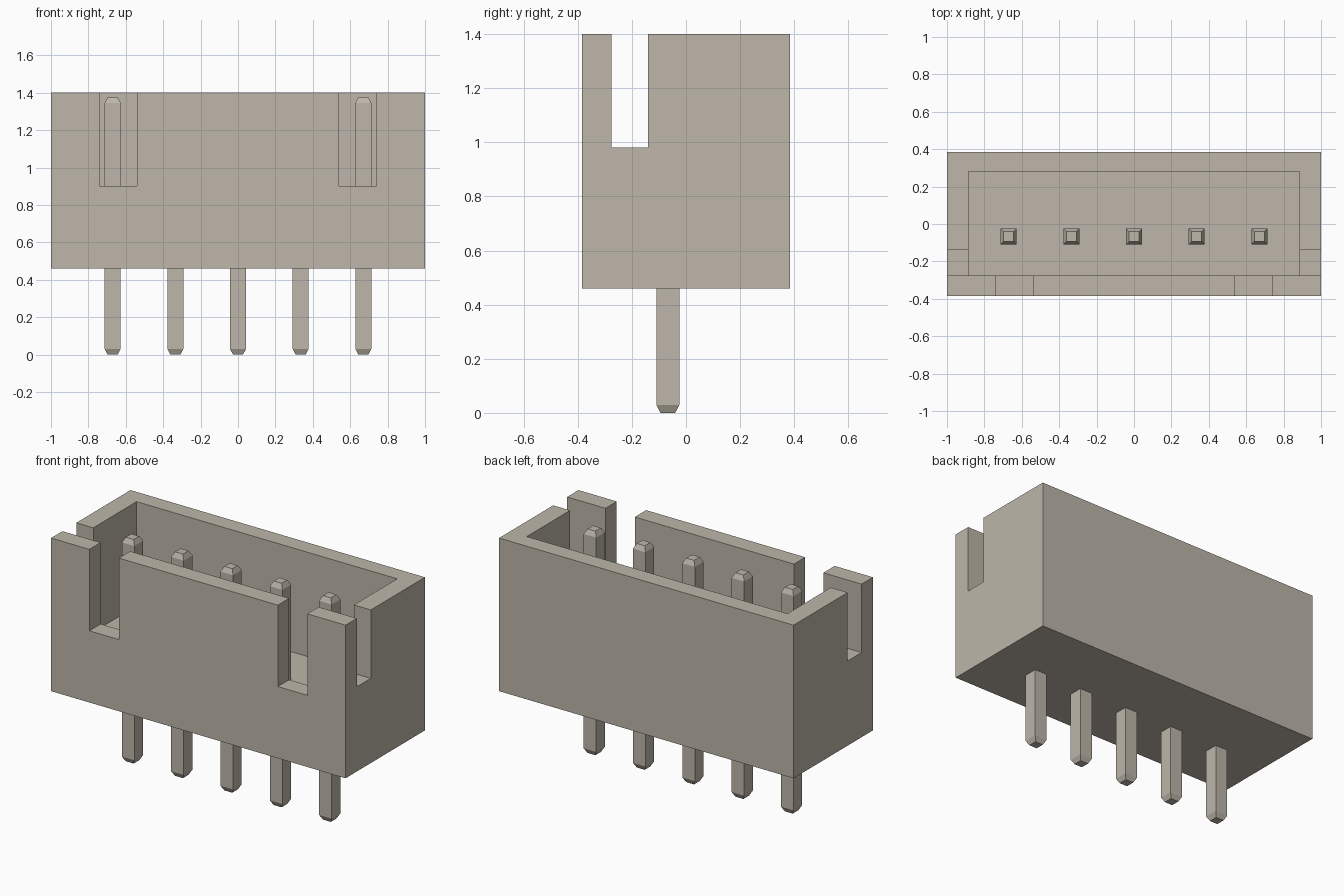
import bpy
import bmesh
from mathutils import Matrix, Vector

if "Cube" in bpy.data.objects:
    bpy.data.objects.remove(bpy.data.objects["Cube"], do_unlink=True)

# Single warm grey material
beige = bpy.data.materials.new("warm_grey_plastic")
beige.use_nodes = True
COLOUR = (0.51, 0.47, 0.40, 1.0)
beige.diffuse_color = COLOUR
beige.node_tree.nodes["Principled BSDF"].inputs["Base Color"].default_value = COLOUR


def add_object(name, bm):
    mesh = bpy.data.meshes.new(name)
    bm.to_mesh(mesh)
    bm.free()
    mesh.materials.append(beige)
    obj = bpy.data.objects.new(name, mesh)
    bpy.context.collection.objects.link(obj)
    return obj


def box(name, low, high):
    low, high = Vector(low), Vector(high)
    bm = bmesh.new()
    bmesh.ops.create_cube(bm, size=1, matrix=Matrix.Translation((low + high) / 2)
                          @ Matrix.Diagonal((high - low).to_4d()))
    return add_object(name, bm)


def cut(target, low, high):
    cutter = box("cutter", low, high)
    cutter.hide_render = True
    mod = target.modifiers.new("cut", "BOOLEAN")
    mod.operation = "DIFFERENCE"
    mod.solver = "EXACT"
    mod.object = cutter
    bpy.context.view_layer.objects.active = target
    bpy.ops.object.modifier_apply(modifier=mod.name)
    bpy.data.objects.remove(cutter, do_unlink=True)


# Shrouded housing
BASE, TOP, FLOOR = 0.46, 1.4, 0.76
DEPTH, INNER_FRONT, ABOVE = 0.385, -0.275, 1.6
housing = box("housing", (-1, -DEPTH, BASE), (1, DEPTH, TOP))
cut(housing, (-0.885, INNER_FRONT, FLOOR), (0.885, 0.28, ABOVE))
# Slot through both end walls
cut(housing, (-1.2, INNER_FRONT, 0.98), (1.2, -0.14, ABOVE))
# Two slots through the front wall
for side in (-1, 1):
    xs = sorted((side * 0.54, side * 0.74))
    cut(housing, (xs[0], -0.5, 0.90), (xs[1], -0.2, ABOVE))


# Square contact pins with tapered tips
def pin(name, x, y):
    bm = bmesh.new()
    half, tip, height, taper = 0.0425, 0.027, 1.375, 0.03
    rings = []
    for z, r in ((0, tip), (taper, half), (height - taper, half), (height, tip)):
        rings.append([bm.verts.new((x + sx * r, y + sy * r, z))
                      for sx, sy in ((-1, -1), (1, -1), (1, 1), (-1, 1))])
    for a, b in zip(rings, rings[1:]):
        for i in range(4):
            j = (i + 1) % 4
            bm.faces.new((a[i], a[j], b[j], b[i]))
    bm.faces.new(rings[0][::-1])
    bm.faces.new(rings[-1])
    return add_object(name, bm)


for i in range(5):
    pin(f"contact_pin_{i + 1}", (i - 2) * 0.335, -0.067)
